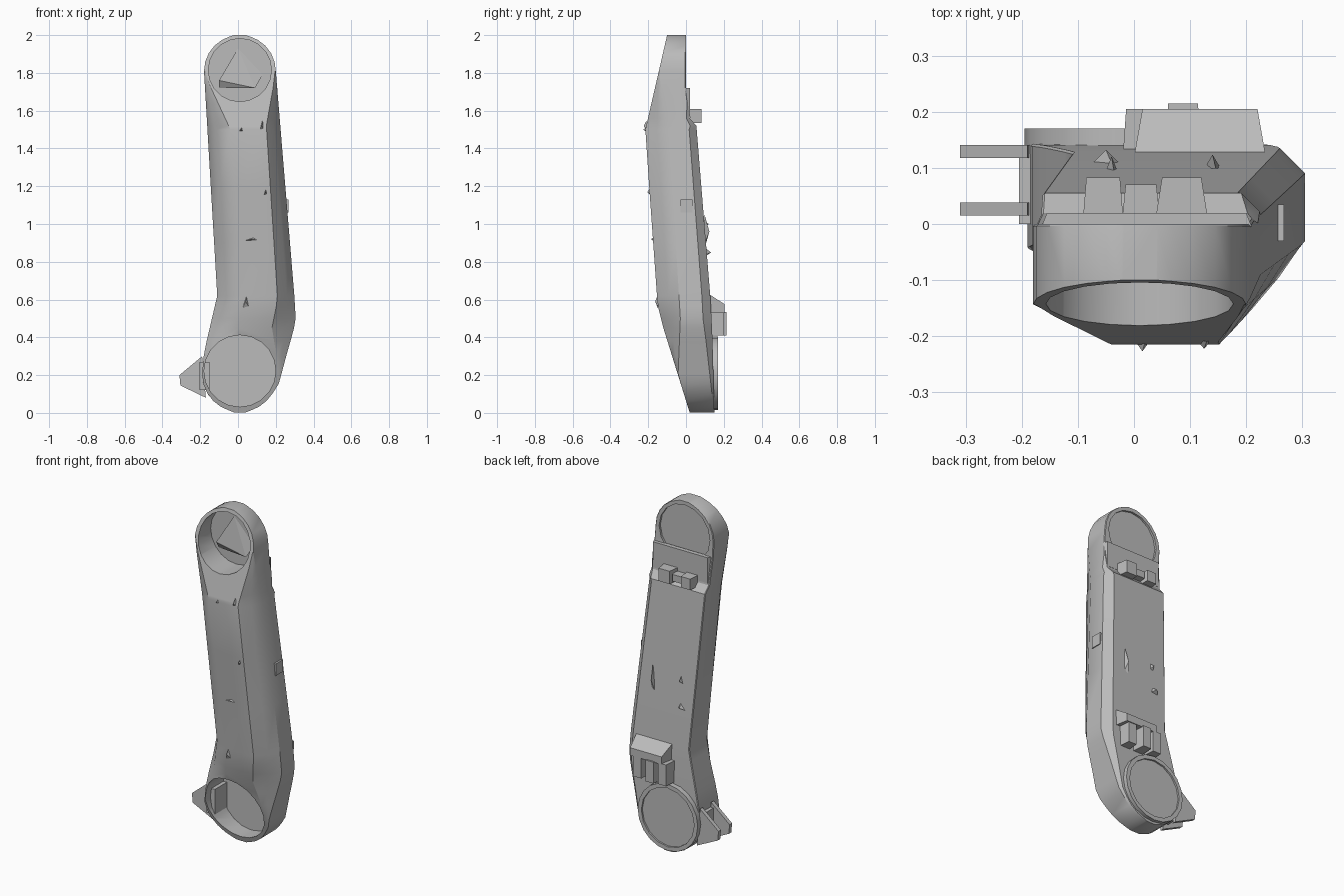
import bpy, bmesh, math
from mathutils import Vector

cube = bpy.data.objects.get("Cube")
if cube:
    bpy.data.objects.remove(cube)

GREY = (0.5, 0.5, 0.5, 1)
grey = bpy.data.materials.new("plain grey")
grey.use_nodes = True
grey.diffuse_color = GREY
grey.node_tree.nodes["Principled BSDF"].inputs["Base Color"].default_value = GREY


def finish(name, bm, smooth=0):
    bmesh.ops.recalc_face_normals(bm, faces=bm.faces)
    mesh = bpy.data.meshes.new(name)
    bm.to_mesh(mesh)
    bm.free()
    mesh.materials.append(grey)
    ob = bpy.data.objects.new(name, mesh)
    bpy.context.collection.objects.link(ob)
    if smooth:
        shade(ob, smooth)
    return ob


def activate(ob):
    bpy.ops.object.select_all(action='DESELECT')
    ob.select_set(True)
    bpy.context.view_layer.objects.active = ob


def shade(ob, degrees):
    activate(ob)
    bpy.ops.object.shade_smooth_by_angle(angle=math.radians(degrees))


def hull(name, points):
    """Convex solid around a few corner points."""
    bm = bmesh.new()
    for p in points:
        bm.verts.new(p)
    bmesh.ops.convex_hull(bm, input=bm.verts)
    return finish(name, bm)


def box(name, x, y, z, taper=0):
    """Box whose back face shrinks by the taper."""
    return hull(name, [(x[i] + (taper if j else 0) * (1 - 2 * i), y[j], z[k])
                       for i in (0, 1) for j in (0, 1) for k in (0, 1)])


def prism(name, outline, y0, y1, smooth=0):
    """Front outline in x, z pushed from y0 to y1."""
    bm = bmesh.new()
    front = bm.faces.new([bm.verts.new((x, y0, z)) for x, z in outline])
    out = bmesh.ops.extrude_face_region(bm, geom=[front])["geom"]
    moved = [v for v in out if isinstance(v, bmesh.types.BMVert)]
    bmesh.ops.translate(bm, verts=moved, vec=(0, y1 - y0, 0))
    return finish(name, bm, smooth)


def circle(cx, cz, r, n):
    return [(cx + r * math.cos(math.tau * i / n), cz + r * math.sin(math.tau * i / n))
            for i in range(n)]


def cut(ob, cutter):
    activate(ob)
    mod = ob.modifiers.new("cut", 'BOOLEAN')
    mod.operation, mod.solver, mod.object = 'DIFFERENCE', 'EXACT', cutter
    bpy.ops.object.modifier_apply(modifier=mod.name)
    bpy.data.objects.remove(cutter)


def along(pairs, z):
    """Straight-line lookup of a value at height z."""
    if z <= pairs[0][0]:
        return pairs[0][1]
    for (a, u), (b, v) in zip(pairs, pairs[1:]):
        if z <= b:
            return u + (v - u) * (z - a) / (b - a)
    return pairs[-1][1]


# Guide lines of the bent arm as (height, value)
CX, LOW, LOW_R, HIGH, HIGH_R = 0.01, 0.205, 0.2, 1.81, 0.19
left_x = [(0.205, -0.19), (0.32, -0.18), (0.62, -0.11), (1.81, -0.18)]
right_x = [(0.13, 0.21), (0.3, 0.255), (0.44, 0.295), (0.5, 0.305), (0.6, 0.3), (1.81, 0.2)]
front_y = [(0, 0.02), (0.45, -0.12), (0.57, -0.15), (1.2, -0.195), (1.5, -0.215), (2, -0.1)]
side_y = [(0, 0.02), (0.2, -0.042), (0.5, -0.03), (1.5, -0.09), (1.8, -0.146), (2, -0.1)]
back_y = [(0, 0.15), (0.4, 0.14), (0.6, 0.13), (1.52, 0.055), (1.56, 0.02), (1.72, 0.0)]
flat_left = [(0.21, -0.19), (0.45, 0.0), (0.6, 0.03), (1.5, -0.04), (1.8, -0.18)]
flat_right = [(0.2, 0.22), (0.45, 0.18), (0.6, 0.21), (1.52, 0.15), (1.8, 0.2)]
bevel = [(0.1, 0.01), (0.5, 0.045), (1.5, 0.04), (1.6, 0.004)]


def section(z):
    xl, xr = along(left_x, z), along(right_x, z)
    if z < LOW:
        w = math.sqrt(max(LOW_R ** 2 - (LOW - z) ** 2, 0.001))
        xl, xr = CX - w, CX + w + max(0, z - 0.1) * 0.23
    if z > HIGH:
        w = math.sqrt(max(HIGH_R ** 2 - (z - HIGH) ** 2, 0.001))
        xl, xr = CX - w, CX + w
    fl = max(xl + 0.004, along(flat_left, z))
    fr = min(xr - 0.004, along(flat_right, z))
    yf, ys, yb, b = (along(t, z) for t in (front_y, side_y, back_y, bevel))
    ml, mr = xl + (fl - xl) * 0.35, fr + (xr - fr) * 0.55
    return [(xl, ys, z), (ml, ys + (yf - ys) * 0.6, z), (fl, yf, z), (fr, yf, z),
            (mr, ys + (yf - ys) * 0.5, z), (xr, ys, z), (xr, yb - b, z),
            (xr - b, yb, z), (xl + 0.004, yb, z), (xl, yb - 0.004, z)]


# Arm body, lofted through its heights
arc = [math.radians(a) for a in (15, 30, 45, 60, 72, 81)]
heights = [LOW - LOW_R * math.sin(a) for a in reversed(arc)] + [0.004 + LOW]
heights += [0.3, 0.38, 0.45, 0.5, 0.56, 0.62, 0.9, 1.2, 1.5, 1.52, 1.56, 1.64, 1.72, HIGH]
heights += [HIGH + HIGH_R * math.sin(a) for a in arc]
heights[0], heights[-1] = 0.003, 2.0
bm = bmesh.new()
rings = [[bm.verts.new(p) for p in section(z)] for z in heights]
for a, b in zip(rings, rings[1:]):
    for i in range(len(a)):
        j = (i + 1) % len(a)
        bm.faces.new((a[i], a[j], b[j], b[i]))
bm.faces.new(rings[0])
bm.faces.new(rings[-1])
body = finish("arm_body", bm)

# Round front pans and the shallow rear recess
cut(body, prism("upper_pan", circle(CX, 1.815, 0.167, 20), -0.5, -0.03))
cut(body, prism("lower_pan", circle(0.01, 0.222, 0.19, 20), -0.5, 0.11))
cut(body, prism("upper_recess", circle(CX, 1.815, 0.165, 16), -0.012, 0.3))
shade(body, 32)

# Rear joint cap with a raised rim
cap = prism("lower_back_cap", circle(0.0, 0.21, 0.195, 20), 0.125, 0.17)
cut(cap, prism("cap_recess", circle(0.0, 0.21, 0.172, 16), 0.16, 0.3))
shade(cap, 32)

# Twin side lugs and the stop inside the lower pan
lug = [(-0.17, 0.08), (-0.305, 0.145), (-0.31, 0.2), (-0.19, 0.3)]
for name, y in (("front_lug", 0.015), ("rear_lug", 0.118)):
    prism(name, lug, y, y + 0.023)
box("lug_web", (-0.205, -0.15), (0.0, 0.14), (0.12, 0.27))

# Upper rear shelf and its blocks
box("upper_shelf", (-0.165, 0.21), (-0.005, 0.02), (1.57, 1.72), 0.01)
box("shelf_block_right", (-0.09, -0.02), (0.02, 0.083), (1.535, 1.6), 0.005)
box("shelf_block_middle", (-0.02, 0.045), (0.02, 0.07), (1.55, 1.59), 0.005)
box("shelf_block_left", (0.04, 0.13), (0.02, 0.083), (1.535, 1.61), 0.01)

# Lower rear hood with fins below it
hull("lower_hood", [(x + s * t, y, z) for x, s in ((0.0, 1), (0.235, -1))
                    for t, y, z in ((0, 0.12, 0.63), (0.015, 0.205, 0.575),
                                    (0.015, 0.205, 0.53), (0, 0.12, 0.53))])
for name, x, y in (("right_fin", -0.02, 0.205), ("middle_fin", 0.055, 0.215), ("left_fin", 0.145, 0.2)):
    box(name, (x, x + 0.065), (0.12, y), (0.41, 0.535), 0.006)


# Small raised chips on the faces
def chip(name, centre, size, lift):
    c, (sx, sz) = Vector(centre), size
    hull(name, [c + Vector((-sx, 0, -sz)), c + Vector((sx, 0, -sz * 0.7)),
                c + Vector((sx * 0.4, 0, sz)), c + Vector((0, lift, 0))])


for i, (x, z, sx, sz) in enumerate([(0.07, 0.92, 0.035, 0.008), (0.04, 0.59, 0.015, 0.035),
                                    (0.125, 1.52, 0.012, 0.03), (0.015, 1.5, 0.01, 0.01),
                                    (0.145, 1.17, 0.008, 0.016)]):
    chip("front_chip_%d" % i, (x, along(front_y, z) + 0.002, z), (sx, sz), -0.014)
for i, (x, z, sx, sz) in enumerate([(0.14, 0.96, 0.015, 0.09), (-0.04, 1.0, 0.01, 0.02),
                                    (-0.05, 0.85, 0.025, 0.018)]):
    chip("back_chip_%d" % i, (x, along(back_y, z) - 0.002, z), (sx, sz), 0.025)
box("side_plate", (0.24, 0.267), (-0.03, 0.035), (1.06, 1.13))
hull("upper_pan_chip", [(-0.1, -0.035, 1.72), (0.0, -0.035, 1.93), (0.13, -0.035, 1.79),
                        (-0.1, -0.06, 1.76), (0.09, -0.055, 1.72)])
